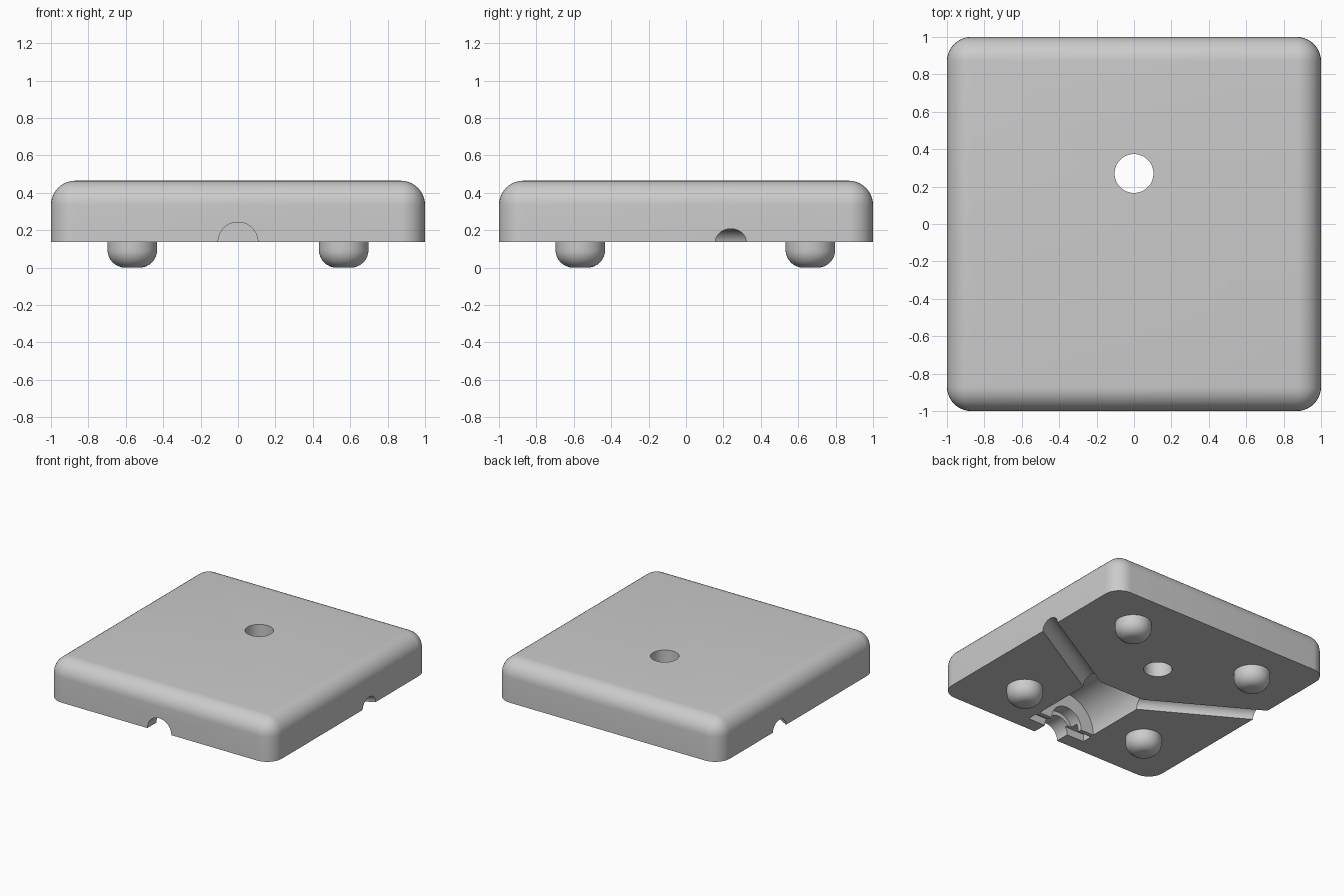
import bpy, bmesh, math
from mathutils import Matrix, Vector

if "Cube" in bpy.data.objects:
    bpy.data.objects.remove(bpy.data.objects["Cube"], do_unlink=True)

BASE, TOP, FILLET, SEG = 0.136, 0.465, 0.13, 48

grey = bpy.data.materials.new("plain grey")
grey.use_nodes = True
grey.diffuse_color = (0.6, 0.6, 0.6, 1)
grey.node_tree.nodes["Principled BSDF"].inputs["Base Color"].default_value = (0.6, 0.6, 0.6, 1)


def make_object(name, bm):
    bmesh.ops.recalc_face_normals(bm, faces=bm.faces)
    mesh = bpy.data.meshes.new(name)
    bm.to_mesh(mesh)
    bm.free()
    mesh.materials.append(grey)
    obj = bpy.data.objects.new(name, mesh)
    bpy.context.collection.objects.link(obj)
    return obj


def box_mesh(low, high):
    low, high = Vector(low), Vector(high)
    bm = bmesh.new()
    bmesh.ops.create_cube(bm, size=1)
    bmesh.ops.scale(bm, vec=high - low, verts=bm.verts)
    bmesh.ops.translate(bm, vec=(low + high) / 2, verts=bm.verts)
    return bm


def rod_mesh(start, end, radius):
    start, end = Vector(start), Vector(end)
    axis = end - start
    turn = axis.to_track_quat('Z', 'Y').to_matrix().to_4x4()
    half_step = Matrix.Rotation(math.pi / SEG, 4, 'Z')
    bm = bmesh.new()
    bmesh.ops.create_cone(bm, cap_ends=True, segments=SEG, radius1=radius, radius2=radius,
                          depth=axis.length,
                          matrix=Matrix.Translation((start + end) / 2) @ turn @ half_step)
    return bm


def smooth(obj):
    bpy.ops.object.select_all(action='DESELECT')
    obj.select_set(True)
    bpy.context.view_layer.objects.active = obj
    bpy.ops.object.shade_smooth_by_angle(angle=math.radians(30))


# Body: slab with rounded top and upright edges, sharp underneath
bm = box_mesh((-1, -1, BASE), (1, 1, TOP))
edges = [e for e in bm.edges if max(v.co.z for v in e.verts) > BASE + 0.01]
bmesh.ops.bevel(bm, geom=edges, offset=FILLET, segments=10, profile=0.5, affect='EDGES')
body = make_object("body", bm)

# Cutters: through hole, round chamber, inner collar, collar slot, front opening
cutters = [
    make_object("hole_cutter", rod_mesh((0, 0.27, 0), (0, 0.27, 0.6), 0.104)),
    make_object("chamber_cutter", rod_mesh((0, -0.14, BASE), (0, -0.765, BASE), 0.255)),
    make_object("collar_cutter", rod_mesh((0, -0.7, BASE), (0, -0.86, BASE), 0.14)),
    make_object("slot_cutter", box_mesh((-0.26, -0.885, 0), (0.26, -0.8, BASE + 0.06))),
    make_object("front_cutter", rod_mesh((0, -1.1, BASE), (0, -0.83, BASE), 0.107)),
]
# Slanted side grooves running from the chamber to the side edges
slope = math.tan(math.radians(30))
for side in (-1, 1):
    ends = [(side * x, 0.24 + (x - 1) * slope, BASE) for x in (0.18, 1.15)]
    cutters.append(make_object("groove_cutter", rod_mesh(*ends, 0.072)))

bpy.context.view_layer.objects.active = body
for cutter in cutters:
    cutter.hide_render = True
    mod = body.modifiers.new("cut", 'BOOLEAN')
    mod.operation = 'DIFFERENCE'
    mod.solver = 'EXACT'
    mod.object = cutter
    bpy.ops.object.modifier_apply(modifier=mod.name)
    bpy.data.objects.remove(cutter, do_unlink=True)
smooth(body)

# Feet: short pegs with rounded ends
for name, y in (("front", -0.565), ("back", 0.665)):
    for side, x in (("left", 0.565), ("right", -0.565)):
        bm = rod_mesh((x, y, 0), (x, y, BASE + 0.004), 0.133)
        rim = [e for e in bm.edges if all(v.co.z < 0.01 for v in e.verts)]
        bmesh.ops.bevel(bm, geom=rim, offset=0.095, segments=8, profile=0.5, affect='EDGES')
        smooth(make_object(f"{name}_{side}_foot", bm))
